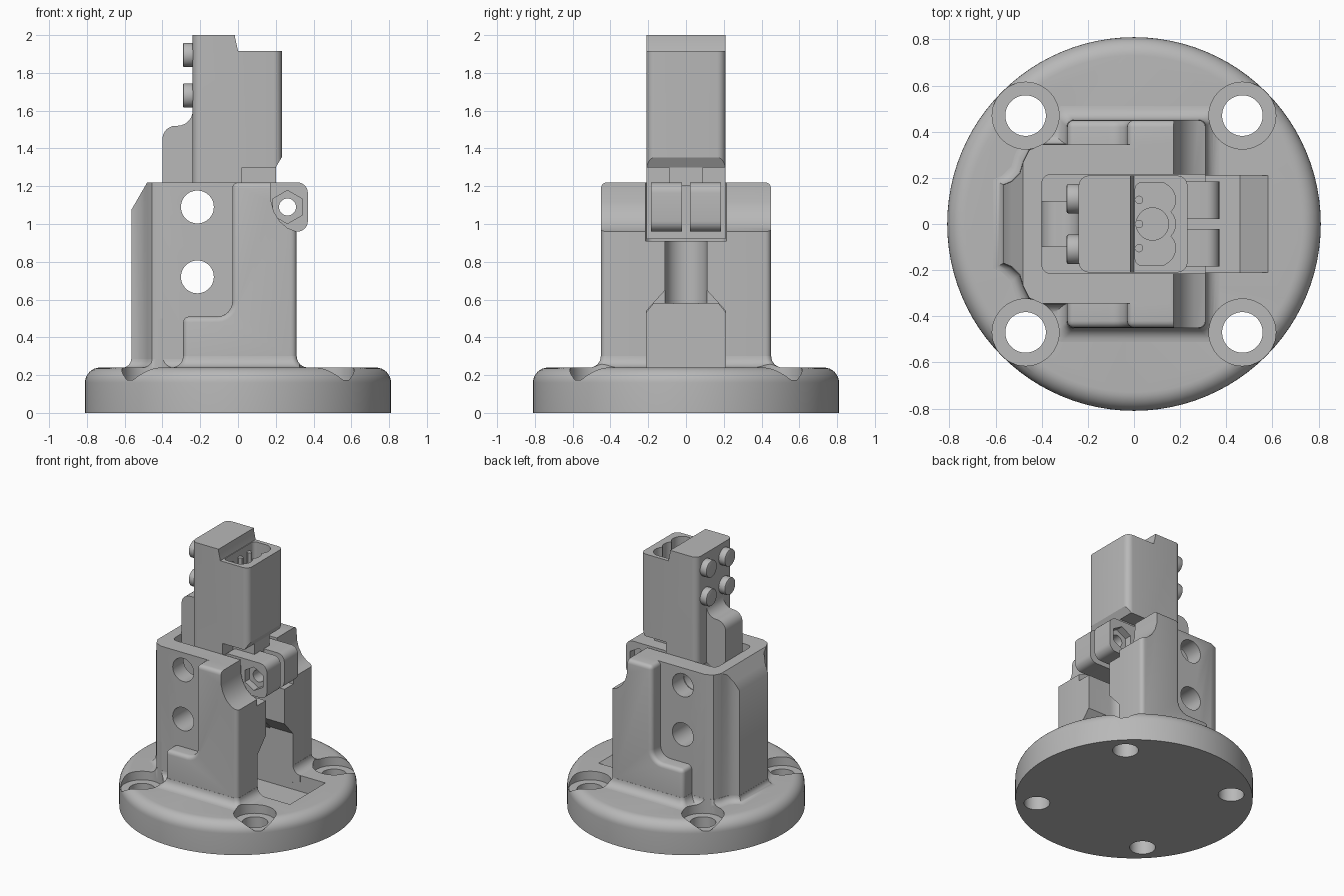
import bpy, bmesh
from math import sin, cos, pi, radians

if "Cube" in bpy.data.objects:
    bpy.data.objects.remove(bpy.data.objects["Cube"])

grey = bpy.data.materials.new("plain grey")
grey.use_nodes = True
grey.diffuse_color = (0.48, 0.48, 0.48, 1)
grey.node_tree.nodes["Principled BSDF"].inputs["Base Color"].default_value = (0.48, 0.48, 0.48, 1)
parts = []


def loft(name, rings, axis="z"):
    """Skin a stack of (outline, height) rings along an axis and cap it."""
    place = {"x": lambda a, b, h: (h, a, b),
             "y": lambda a, b, h: (a, h, b),
             "z": lambda a, b, h: (a, b, h)}[axis]
    bm = bmesh.new()
    loops = [[bm.verts.new(place(a, b, h)) for a, b in pts] for pts, h in rings]
    for lo, hi in zip(loops, loops[1:]):
        for i in range(len(lo)):
            j = (i + 1) % len(lo)
            bm.faces.new((lo[i], lo[j], hi[j], hi[i]))
    bm.faces.new(loops[0])
    bm.faces.new(loops[-1])
    bmesh.ops.recalc_face_normals(bm, faces=bm.faces)
    me = bpy.data.meshes.new(name)
    bm.to_mesh(me)
    bm.free()
    me.materials.append(grey)
    ob = bpy.data.objects.new(name, me)
    bpy.context.collection.objects.link(ob)
    return ob


def prism(name, pts, lo, hi, axis="z"):
    return loft(name, [(pts, lo), (pts, hi)], axis)


def circle(a, b, r, n=48, turn=0):
    return [(a + r * cos(2 * pi * i / n + turn), b + r * sin(2 * pi * i / n + turn)) for i in range(n)]


def rounded(a0, a1, b0, b1, r, n=6):
    corners = [(a1 - r, b1 - r), (a0 + r, b1 - r), (a0 + r, b0 + r), (a1 - r, b0 + r)]
    return [(a + r * cos(pi / 2 * (k + i / n)), b + r * sin(pi / 2 * (k + i / n)))
            for k, (a, b) in enumerate(corners) for i in range(n + 1)]


def box(name, x0, x1, y0, y1, z0, z1):
    return prism(name, [(x0, y0), (x1, y0), (x1, y1), (x0, y1)], z0, z1)


def mirrored(half):
    """Close a half outline by reflecting its first coordinate."""
    return half + [(-a, b) for a, b in reversed(half)]


def apply(ob, mod):
    bpy.context.view_layer.objects.active = ob
    bpy.ops.object.modifier_apply(modifier=mod.name)


def bevel(ob, width, segments=4):
    m = ob.modifiers.new("bevel", "BEVEL")
    m.width, m.segments, m.limit_method, m.angle_limit = width, segments, "ANGLE", radians(40)
    apply(ob, m)
    return ob


def combine(ob, others, operation, keep=False):
    for other in others:
        m = ob.modifiers.new("bool", "BOOLEAN")
        m.operation, m.solver, m.object = operation, "EXACT", other
        apply(ob, m)
        if not keep:
            bpy.data.objects.remove(other)
    return ob


def flare(name, pts, r, z, steps=6):
    """Concave foot fillet that spreads an outline onto the flange."""
    lo = [min(p[k] for p in pts) for k in (0, 1)]
    hi = [max(p[k] for p in pts) for k in (0, 1)]
    c = [(l + h) / 2 for l, h in zip(lo, hi)]
    half = [(h - l) / 2 for l, h in zip(lo, hi)]
    rings = []
    for i in range(steps + 1):
        t = pi / 2 * i / steps
        d = r * (1 - sin(t)) + 0.001
        rings.append(([tuple(c[k] + (p[k] - c[k]) * (half[k] + d) / half[k] for k in (0, 1))
                       for p in pts], z + r * (1 - cos(t))))
    rings.insert(0, (rings[0][0], z - 0.05))
    return loft(name, rings)


# round flange with a rolled top edge
rim, top = 0.81, 0.24
roll = [(rim - 0.08 * (1 - cos(t)), top - 0.08 * (1 - sin(t))) for t in [pi / 2 * i / 8 for i in range(9)]]
flange = loft("flange", [(circle(0, 0, r, 96), z) for r, z in [(rim, 0)] + roll])

# tower core with a tapered rear spine
core_pts = [(-b, a) for a, b in mirrored([(0.17, 0.565), (0.185, 0.53), (0.22, 0.495), (0.27, 0.48),
                                          (0.32, 0.455), (0.345, 0.40), (0.345, -0.16)])]
tower = prism("tower", core_pts, 0.15, 1.22)
spine_cut = prism("spine_cut", [(-0.475, 1.23), (-0.7, 1.23), (-0.7, 0.84)], -0.5, 0.5, "y")
combine(tower, [spine_cut], "DIFFERENCE")

# stepped side cheeks, one profile running through the core
sweep = [(-0.03 - 0.08 * (1 - cos(t)), 0.59 - 0.08 * sin(t)) for t in [pi / 2 * i / 6 for i in range(7)]]
cheeks = prism("cheeks", [(-0.03, 1.22)] + sweep + [(-0.29, 0.51), (-0.29, 0.15), (0.31, 0.15), (0.31, 1.22)],
               -0.45, 0.45, "y")
bevel(cheeks, 0.03)
foot = rounded(-0.29, 0.31, -0.45, 0.45, 0.03)
combine(tower, [cheeks, flare("foot", foot, 0.06, top), flare("core_foot", core_pts, 0.045, top)], "UNION")

# scoops beside the clamp ears, and the connector pocket
scoop = [(0.17, 1.3), (0.175, 1.12), (0.19, 1.065), (0.22, 1.015), (0.26, 0.98), (0.31, 0.96), (0.5, 0.96), (0.5, 1.3)]
cutters = [prism("scoop", scoop, -0.6, 0.6, "y"),
           prism("pocket", rounded(-0.40, 0.6, -0.215, 0.215, 0.04), 0.91, 1.3)]

# cable slot, widening to a low doorway
cutters += [prism("cable_bore", circle(0.12, 0, 0.11), 0.5, 1.0),
            box("cable_slot", 0.12, 0.6, -0.11, 0.11, 0.5, 1.0),
            prism("doorway", mirrored([(0.21, 0.12), (0.21, 0.54), (0.11, 0.65)]), 0.12, 0.6, "x"),
            prism("door_back", mirrored([(0.21, 0.12), (0.21, 0.53), (0.17, 0.58)]), 0.0, 0.13, "x")]
combine(tower, cutters, "DIFFERENCE")

# ramp let into the flange
ramp = prism("ramp", [(0.63, 0.29), (0.46, 0.12), (0.0, 0.12), (0.0, 0.29)], -0.211, 0.211, "y")
combine(flange, [ramp], "DIFFERENCE")

# four counterbored bolt holes
for sx in (-1, 1):
    for sy in (-1, 1):
        x, y = sx * 0.47, sy * 0.47
        recess = prism("recess", circle(x, y, 0.145), 0.175, 0.5)
        combine(tower, [recess], "DIFFERENCE", True)
        combine(flange, [recess, prism("bolt_hole", circle(x, y, 0.088), -0.1, 0.5)], "DIFFERENCE")

# connector: rounded housing, stepped at top and undercut below
housing = prism("connector_housing", rounded(-0.24, 0.232, -0.21, 0.21, 0.045), 0.92, 2.0)
step = prism("step", [(-0.015, 2.1), (-0.015, 1.985), (0.0, 1.917), (0.4, 1.917), (0.4, 2.1)], -0.5, 0.5, "y")
under = prism("under", [(0.02, 0.8), (0.02, 1.3), (0.2, 1.3), (0.26, 1.4), (0.4, 1.4), (0.4, 0.8)], -0.5, 0.5, "y")
cavity = prism("cavity", rounded(0.005, 0.15, -0.18, 0.18, 0.03), 1.65, 2.1)
lobes = [prism("lobe", circle(0.105, y, 0.075), 1.65, 2.1) for y in (-0.105, 0, 0.105)]
well = prism("well", circle(0.08, 0, 0.07), 1.55, 1.7)
combine(housing, [step, under, cavity, well] + lobes, "DIFFERENCE")

# connector shoulder at the rear
arc = [(-0.33 - 0.07 * sin(t), 1.45 + 0.07 * cos(t)) for t in [pi / 2 * i / 6 for i in range(7)]]
hollow = [(-0.32 + 0.08 * sin(t), 1.60 - 0.08 * cos(t)) for t in [pi / 2 * i / 6 for i in range(7)]]
shoulder = prism("connector_shoulder", arc[::-1] + hollow + [(-0.2, 1.6), (-0.2, 0.92), (-0.4, 0.92)], -0.1, 0.1, "y")
parts.append(shoulder)

# cross holes through tower and connector
for z in (1.09, 0.72):
    hole = prism("cross_hole", circle(-0.215, z, 0.087), -0.6, 0.6, "y")
    for ob in (housing, shoulder):
        combine(ob, [hole], "DIFFERENCE", True)
    combine(tower, [hole], "DIFFERENCE")

# contact pins and four rear screws
for y in (-0.105, 0, 0.105):
    parts.append(prism("contact_pin", circle(0.022, y, 0.018, 12), 1.62, 1.87))
for z in (1.68, 1.895):
    for y in (-0.11, 0.11):
        parts.append(bevel(prism("rear_screw", circle(y, z, 0.064, 32), -0.292, -0.22, "x"), 0.008, 2))

# neck and split clamp ears with a hex recess
parts.append(box("clamp_neck", 0.0, 0.2, -0.09, 0.09, 1.2, 1.31))
for side, s in (("left", 1), ("right", -1)):
    y0, y1 = sorted((s * 0.022, s * 0.185))
    ear = prism(side + "_clamp_ear", rounded(0.0, 0.37, 0.96, 1.22, 0.055), y0, y1, "y")
    bore = prism("bore", circle(0.262, 1.09, 0.045, 32), -0.5, 0.5, "y")
    h0, h1 = sorted((s * 0.13, s * 0.3))
    nut = prism("nut", circle(0.262, 1.09, 0.088, 6, pi / 6), h0, h1, "y")
    parts.append(combine(ear, [bore, nut], "DIFFERENCE"))

parts += [flange, tower, housing]
bpy.ops.object.select_all(action="DESELECT")
for ob in parts:
    ob.select_set(True)
bpy.context.view_layer.objects.active = tower
bpy.ops.object.shade_smooth_by_angle(angle=radians(30))
